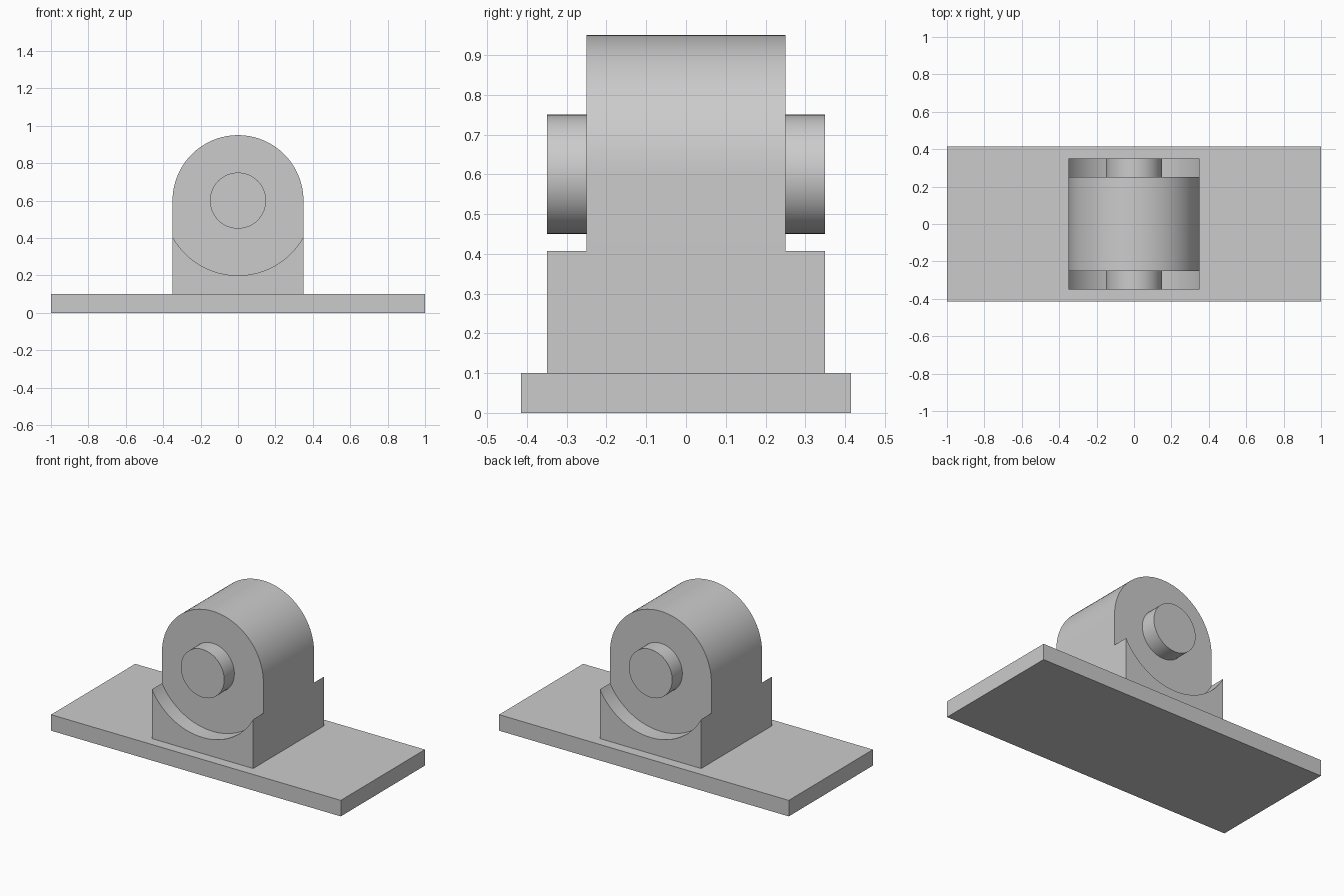
import bpy
import bmesh
from math import cos, sin, pi, radians

if "Cube" in bpy.data.objects:
    bpy.data.objects.remove(bpy.data.objects["Cube"])

AXIS_Z = 0.6      # height of the pin axis
ARCH_R = 0.35     # arch radius, also half the block width and depth
SEGMENTS = 96

grey = bpy.data.materials.new("plain grey")
grey.use_nodes = True
colour = (0.6, 0.6, 0.6, 1)
grey.diffuse_color = colour
grey.node_tree.nodes["Principled BSDF"].inputs["Base Color"].default_value = colour


def arc(radius, start, end, steps):
    """Points in the xz plane around the pin axis."""
    angles = [start + (end - start) * i / steps for i in range(steps + 1)]
    return [(radius * cos(a), AXIS_Z + radius * sin(a)) for a in angles]


def prism(name, profile, y0, y1):
    """Extrude an xz profile from y0 to y1."""
    bm = bmesh.new()
    face = bm.faces.new([bm.verts.new((x, y0, z)) for x, z in profile])
    made = bmesh.ops.extrude_face_region(bm, geom=[face])["geom"]
    verts = [v for v in made if isinstance(v, bmesh.types.BMVert)]
    bmesh.ops.translate(bm, verts=verts, vec=(0, y1 - y0, 0))
    bmesh.ops.recalc_face_normals(bm, faces=bm.faces)
    mesh = bpy.data.meshes.new(name)
    bm.to_mesh(mesh)
    bm.free()
    mesh.materials.append(grey)
    obj = bpy.data.objects.new(name, mesh)
    bpy.context.collection.objects.link(obj)
    return obj


def activate(obj):
    bpy.ops.object.select_all(action='DESELECT')
    obj.select_set(True)
    bpy.context.view_layer.objects.active = obj


def smooth(obj):
    activate(obj)
    bpy.ops.object.shade_smooth_by_angle(angle=radians(30))


# Base plate
prism("base_plate", [(-1, 0), (1, 0), (1, 0.1), (-1, 0.1)], -0.415, 0.415)

# Arched bearing block, full depth
outline = [(-ARCH_R, 0.1), (ARCH_R, 0.1)] + arc(ARCH_R, 0, pi, SEGMENTS // 2)
block = prism("bearing_block", outline, -ARCH_R, ARCH_R)

# Round recess cut into the front and back, leaving the curved cheeks
circle = arc(0.4, 0, 2 * pi, SEGMENTS)[:-1]
for side in (-1, 1):
    cutter = prism("recess_cutter", circle, side * 0.25, side * 0.5)
    cutter.hide_render = True
    activate(block)
    cut = block.modifiers.new("recess", 'BOOLEAN')
    cut.operation = 'DIFFERENCE'
    cut.solver = 'EXACT'
    cut.object = cutter
    bpy.ops.object.modifier_apply(modifier=cut.name)
    bpy.data.objects.remove(cutter)
smooth(block)

# Pin through the block
pin = prism("pin", arc(0.15, 0, 2 * pi, SEGMENTS // 2)[:-1], -ARCH_R, ARCH_R)
smooth(pin)
